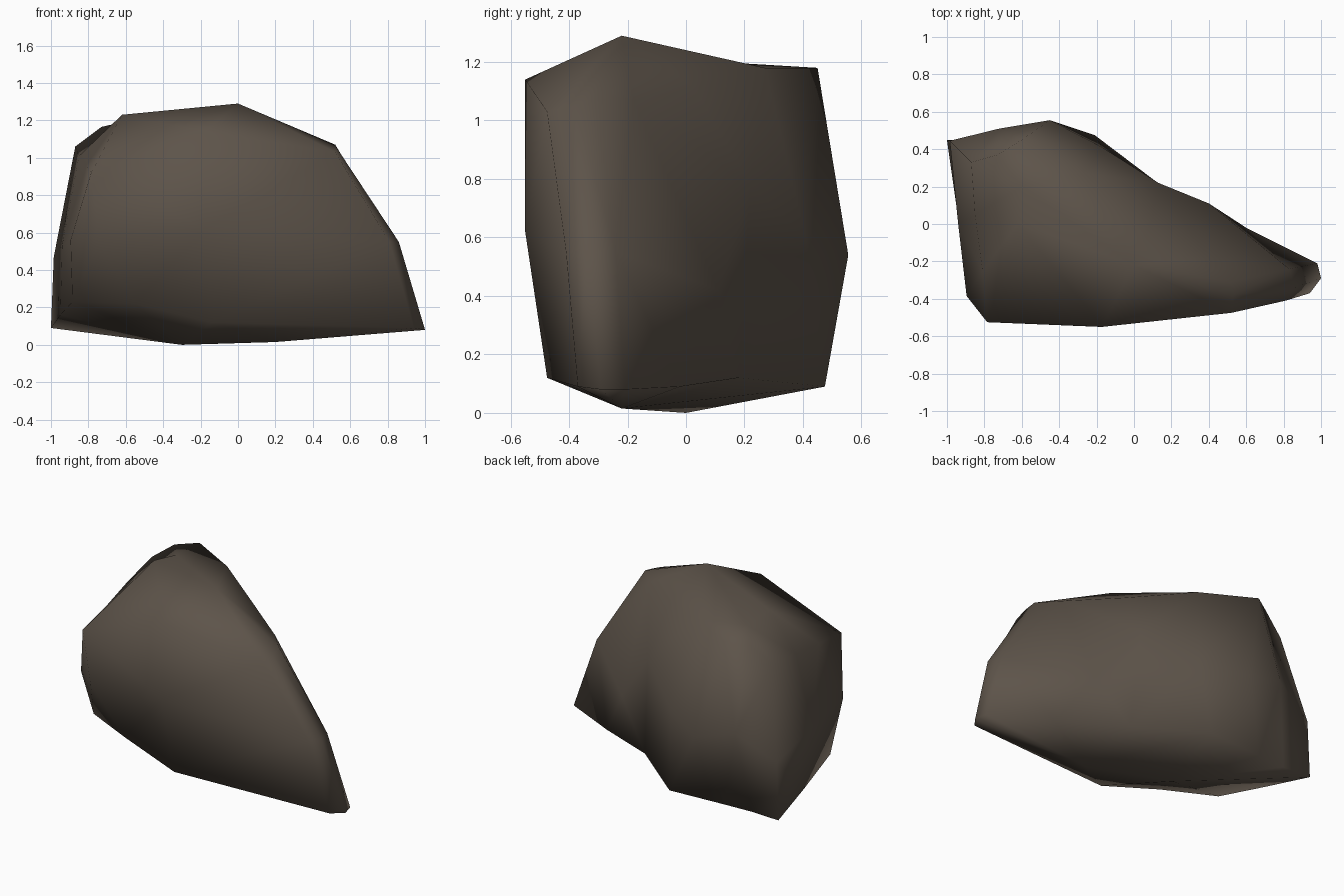
import bpy
import bmesh
from mathutils import Vector

default_cube = bpy.data.objects.get("Cube")
if default_cube:
    bpy.data.objects.remove(default_cube, do_unlink=True)


def make_material(name, colour):
    material = bpy.data.materials.new(name)
    material.use_nodes = True
    material.diffuse_color = colour
    shader = material.node_tree.nodes["Principled BSDF"]
    shader.inputs["Base Color"].default_value = colour
    shader.inputs["Roughness"].default_value = 1
    return material


def bridge_rings(bm, below, above):
    """Join two closed rings of equal length with a band of faces."""
    for i in range(len(below)):
        j = (i + 1) % len(below)
        bm.faces.new((below[i], below[j], above[j], above[i]))


def close_on_ridge(bm, ring, ridge_points):
    """Close a ring by fanning each edge to the nearest point of a ridge."""
    ridge = [bm.verts.new(point) for point in ridge_points]

    def nearest(vert):
        return min(ridge, key=lambda r: (r.co.xy - vert.co.xy).length)

    for i, start in enumerate(ring):
        end = ring[(i + 1) % len(ring)]
        first, second = nearest(start), nearest(end)
        bm.faces.new((start, end, second))
        if first is not second:
            bm.faces.new((start, second, first))


# Boulder outline, clockwise from the back corner at -x: foot, waist, shoulder
foot = [(-1, .45, .09), (-.8, .44, .09), (-.6, .45, .09), (-.21, .475, .09),
        (.18, .18, .12), (.6, -.02, .09), (.98, -.21, .08), (1, -.29, .08),
        (.94, -.37, .09), (-.14, -.475, .12), (-.55, -.415, .22),
        (-.885, -.265, .23), (-.95, .1, .16)]
waist = [(-.985, .445, .47), (-.72, .51, .62), (-.45, .555, .54),
         (-.17, .41, .6), (.13, .22, .78), (.4, .11, .42), (.83, -.24, .55),
         (.86, -.34, .55), (.81, -.41, .55), (-.18, -.55, .62),
         (-.74, -.505, .56), (-.895, -.385, .56), (-.94, 0, .53)]
shoulder = [(-.87, .33, 1.06), (-.73, .37, 1.165), (-.6, .45, 1.18),
            (-.27, .27, 1.18), (.1, .03, 1.11), (.4, -.18, 1.07),
            (.52, -.31, 1.07), (.53, -.38, 1.05), (.52, -.475, 1.03),
            (-.17, -.55, 1.14), (-.785, -.525, .92), (-.81, -.25, .96),
            (-.85, .05, 1.01)]
crest = [(-.6, .2, 1.195), (-.62, 0, 1.23), (0, -.22, 1.29)]
keel = [(-.3, 0, 0), (.2, -.22, .015)]

# Boulder surface
bm = bmesh.new()
rings = [[bm.verts.new(Vector(p)) for p in level]
         for level in (foot, waist, shoulder)]
bridge_rings(bm, rings[0], rings[1])
bridge_rings(bm, rings[1], rings[2])
close_on_ridge(bm, rings[2], crest)
close_on_ridge(bm, rings[0], keel)
# Flat of the crest between its three points
bmesh.ops.holes_fill(bm, edges=bm.edges, sides=3)
bmesh.ops.triangulate(bm, faces=bm.faces, quad_method='SHORT_EDGE')
bmesh.ops.recalc_face_normals(bm, faces=bm.faces)
for face in bm.faces:
    face.smooth = True

mesh = bpy.data.meshes.new("boulder")
bm.to_mesh(mesh)
bm.free()
mesh.materials.append(make_material("brown stone", (.11, .088, .068, 1)))
boulder = bpy.data.objects.new("boulder", mesh)
bpy.context.collection.objects.link(boulder)
